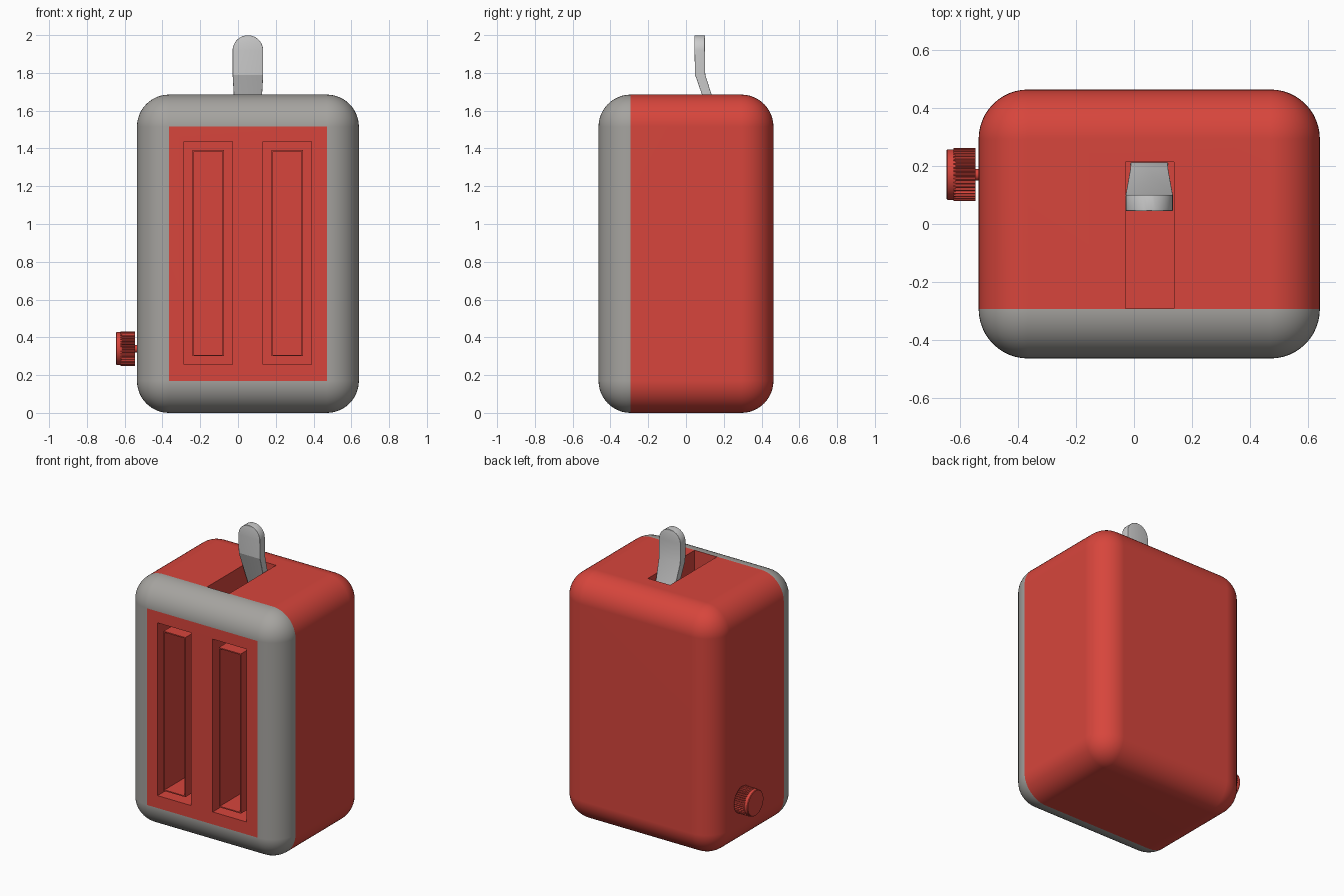
import bpy, bmesh
from math import sin, cos, pi, radians
from mathutils import Vector, Matrix

if "Cube" in bpy.data.objects:
    bpy.data.objects.remove(bpy.data.objects["Cube"])

CX = 0.0525                      # middle of the body in x


def material(name, rgb):
    m = bpy.data.materials.new(name)
    m.diffuse_color = (*rgb, 1)
    m.use_nodes = True
    m.node_tree.nodes["Principled BSDF"].inputs["Base Color"].default_value = m.diffuse_color
    return m


RED = material("red_enamel", (0.68, 0.06, 0.045))
GREY = material("warm_grey", (0.38, 0.37, 0.35))


def add_box(bm, lo, hi):
    lo, hi = Vector(lo), Vector(hi)
    mat = Matrix.Translation((lo + hi) / 2) @ Matrix.Diagonal((*(hi - lo), 1))
    return bmesh.ops.create_cube(bm, size=1, matrix=mat)


def make(name, bm, *mats):
    bmesh.ops.recalc_face_normals(bm, faces=bm.faces)
    me = bpy.data.meshes.new(name)
    bm.to_mesh(me)
    bm.free()
    for m in mats:
        me.materials.append(m)
    ob = bpy.data.objects.new(name, me)
    bpy.context.collection.objects.link(ob)
    return ob


def activate(ob):
    bpy.ops.object.select_all(action='DESELECT')
    ob.select_set(True)
    bpy.context.view_layer.objects.active = ob


def smooth(ob, angle=30):
    activate(ob)
    bpy.ops.object.shade_smooth_by_angle(angle=radians(angle))


# Rounded body; the front rounding is the grey rim
R = 0.17
bm = bmesh.new()
add_box(bm, (-0.535, -0.463, 0), (0.64, 0.463, 1.685))
bmesh.ops.bevel(bm, geom=bm.edges[:], offset=R, segments=12, profile=0.5,
                affect='EDGES', clamp_overlap=False)
bm.normal_update()
for f in bm.faces:
    if f.calc_center_median().y < -0.463 + R and f.normal.y > -0.9999:
        f.material_index = 1
body = make("body", bm, RED, GREY)

# Bread recesses and lever slot cut out of the body
slots = [(-0.285, -0.03), (0.133, 0.39)]
bm = bmesh.new()
for x0, x1 in slots:
    add_box(bm, (x0, -0.6, 0.255), (x1, 0.3, 1.437))
add_box(bm, (-0.03, -0.291, 1.45), (0.138, 0.214, 1.8))
cutter = make("slot_cutter", bm, RED)
cutter.hide_render = True
mod = body.modifiers.new("slots", 'BOOLEAN')
mod.object, mod.solver = cutter, 'EXACT'
activate(body)
bpy.ops.object.modifier_apply(modifier=mod.name)
bpy.data.objects.remove(cutter)
smooth(body)
body.modifiers.new("normals", 'WEIGHTED_NORMAL').keep_sharp = True

# Thin-walled sleeve inside each bread recess
for side, (x0, x1) in zip(("left", "right"), slots):
    bm = bmesh.new()
    add_box(bm, (x0 + 0.045, -0.462, 0.3), (x1 - 0.045, 0.305, 1.392))
    bm.normal_update()
    front = min(bm.faces, key=lambda f: f.calc_center_median().y)
    bmesh.ops.inset_individual(bm, faces=[front], thickness=0.011)
    ext = bmesh.ops.extrude_discrete_faces(bm, faces=[front])
    bmesh.ops.translate(bm, verts=ext["faces"][0].verts, vec=(0, 0.74, 0))
    make(f"{side}_bread_sleeve", bm, RED)

# Bent lever: stations of (z, y centre, half width, half thickness)
stations = [(1.445, 0.19, 0.064, 0.023), (1.51, 0.168, 0.065, 0.023),
            (1.79, 0.075, 0.081, 0.027)]
stations += [(1.918 + 0.081 * sin(a), 0.0725, 0.081 * cos(a), 0.0275)
             for a in (radians(d) for d in range(0, 85, 7))]
bm = bmesh.new()
rings = [[bm.verts.new((CX + sx * w, y + sy * t, z))
          for sx, sy in ((-1, -1), (1, -1), (1, 1), (-1, 1))]
         for z, y, w, t in stations]
for a, b in zip(rings, rings[1:]):
    for i in range(4):
        j = (i + 1) % 4
        bm.faces.new((a[i], a[j], b[j], b[i]))
bm.faces.new(rings[0])
bm.faces.new(rings[-1])
lever = make("lever", bm)
bev = lever.modifiers.new("edge_rounding", 'BEVEL')
bev.width, bev.segments, bev.angle_limit = 0.01, 3, radians(50)
activate(lever)
bpy.ops.object.modifier_apply(modifier=bev.name)
smooth(lever, 17)


# Dial parts are profiles run along -x around one axis
def dial_part(name, radii, xs, flare=1.0):
    bm = bmesh.new()
    n = len(radii)
    loops = []
    for k, x in enumerate(xs):
        s = flare if k == len(xs) - 1 else 1.0
        loops.append([bm.verts.new((x, 0.17 + s * r * cos(2 * pi * i / n),
                                    0.34 + s * r * sin(2 * pi * i / n)))
                      for i, r in enumerate(radii)])
    for a, b in zip(loops, loops[1:]):
        for i in range(n):
            j = (i + 1) % n
            bm.faces.new((a[i], a[j], b[j], b[i]))
    bm.faces.new(loops[0])
    bm.faces.new(loops[-1])
    return make(name, bm, RED)


dial_part("dial_grip", [0.091, 0.091, 0.084, 0.084] * 40, (-0.545, -0.622))
smooth(dial_part("dial_cap", [0.087] * 48, (-0.615, -0.642, -0.646), 0.96), 40)
smooth(dial_part("dial_stem", [0.02] * 24, (-0.52, -0.55)))
